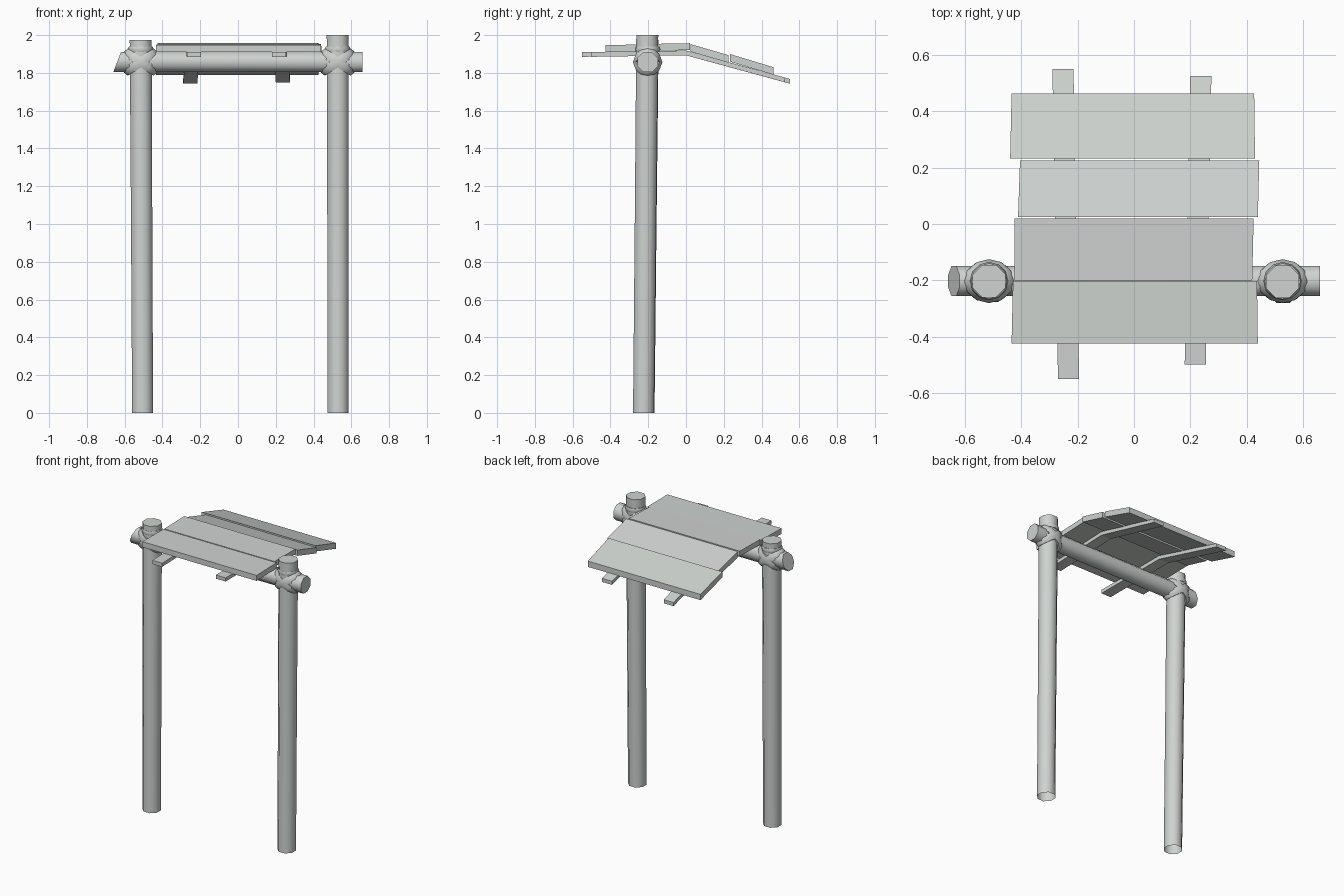
import bpy
import bmesh
import math
from mathutils import Vector

cube = bpy.data.objects.get("Cube")
if cube:
    bpy.data.objects.remove(cube, do_unlink=True)

# One plain grey for the whole model
grey = bpy.data.materials.new("pale grey")
grey.use_nodes = True
COLOUR = (0.62, 0.65, 0.63, 1)
grey.diffuse_color = COLOUR
grey.node_tree.nodes["Principled BSDF"].inputs["Base Color"].default_value = COLOUR


def finish(name, bm, smooth=False):
    bmesh.ops.recalc_face_normals(bm, faces=bm.faces)
    mesh = bpy.data.meshes.new(name)
    bm.to_mesh(mesh)
    bm.free()
    mesh.materials.append(grey)
    obj = bpy.data.objects.new(name, mesh)
    bpy.context.collection.objects.link(obj)
    if smooth:
        bpy.ops.object.select_all(action="DESELECT")
        obj.select_set(True)
        bpy.context.view_layer.objects.active = obj
        bpy.ops.object.shade_smooth_by_angle(angle=math.radians(50))
    return obj


def loft(bm, rings, loop=False):
    """Bridge successive closed rings of points with quads."""
    rows = [[bm.verts.new(p) for p in ring] for ring in rings]
    n = len(rows[0])
    for i in range(len(rows) if loop else len(rows) - 1):
        a, b = rows[i], rows[(i + 1) % len(rows)]
        for j in range(n):
            k = (j + 1) % n
            bm.faces.new((a[j], a[k], b[k], b[j]))
    return rows


def octagon(centre, radius, u, v):
    angles = [math.tau * (i + 0.5) / 8 for i in range(8)]
    return [Vector(centre) + radius * (math.cos(a) * Vector(u) + math.sin(a) * Vector(v))
            for a in angles]


def slab(name, sections):
    """Solid through a row of cross sections: (y, bottom z, thickness, x min, x max)."""
    bm = bmesh.new()
    rows = loft(bm, [[(x0, y, z), (x1, y, z), (x1, y, z + t), (x0, y, z + t)]
                     for y, z, t, x0, x1 in sections])
    bm.faces.new(rows[0])
    bm.faces.new(rows[-1])
    finish(name, bm)


# Upright posts, open underneath
def post(name, base, top):
    base, top = Vector(base), Vector(top)
    bm = bmesh.new()
    rings = [octagon(base.lerp(top, t), r, (1, 0, 0), (0, 1, 0))
             for t, r in ((0, 0.06), (0.5, 0.061), (1, 0.063))]
    rows = loft(bm, rings)
    bm.faces.new(rows[-1])
    finish(name, bm, True)


post("right_post", (-0.505, -0.222, 0), (-0.515, -0.203, 1.975))
post("left_post", (0.53, -0.225, 0), (0.528, -0.205, 2.0))

# Cross beam with a slanted cut at one end
BEAM_Z = 1.857
bm = bmesh.new()
ends = []
for x, slant in ((-0.64, 0.38), (0.66, 0)):
    ring = octagon((x, -0.203, BEAM_Z), 0.058, (0, 1, 0), (0, 0, 1))
    for p in ring:
        p.x += slant * (p.z - BEAM_Z)
    ends.append(ring)
for row in loft(bm, ends):
    bm.faces.new(row)
finish("cross_beam", bm, True)


# Rope lashings: flattened rings in tilted planes around each joint
def rope(name, centre, tilt, reach, depth, width, thick):
    along = Vector((math.cos(tilt), 0, math.sin(tilt)))
    across = Vector((-math.sin(tilt), 0, math.cos(tilt)))
    back = Vector((0, 1, 0))
    bm = bmesh.new()
    rings = []
    for i in range(12):
        a = math.tau * i / 12
        out = math.cos(a) * along + math.sin(a) * back
        mid = Vector(centre) + reach * math.cos(a) * along + depth * math.sin(a) * back
        rings.append([mid + thick * math.cos(b) * out + width * math.sin(b) * across
                      for b in (math.tau * j / 6 for j in range(6))])
    loft(bm, rings, loop=True)
    finish(name, bm, True)


for side, x in (("right", -0.515), ("left", 0.528)):
    for label, degrees in (("rising", 33), ("falling", -33)):
        rope(f"{side}_{label}_lashing", (x, -0.203, BEAM_Z),
             math.radians(degrees), 0.088, 0.062, 0.027, 0.016)
    rope(f"{side}_collar_lashing", (x, -0.203, 1.925), 0, 0.058, 0.058, 0.016, 0.01)

# Bent rails carrying the roof
slab("right_rail", [(-0.55, 1.885, 0.025, -0.27, -0.195),
                    (0.0, 1.893, 0.025, -0.28, -0.205),
                    (0.55, 1.743, 0.025, -0.29, -0.215)])
slab("left_rail", [(-0.5, 1.885, 0.025, 0.18, 0.255),
                   (0.0, 1.893, 0.025, 0.19, 0.265),
                   (0.525, 1.75, 0.025, 0.2, 0.275)])

# Roof planks, front pair level and back pair sloping down
slab("front_plank", [(-0.425, 1.91, 0.038, -0.435, 0.44),
                     (-0.203, 1.912, 0.038, -0.43, 0.437)])
slab("front_ridge_plank", [(-0.2, 1.917, 0.036, -0.425, 0.42),
                           (0.02, 1.921, 0.036, -0.425, 0.425)])
slab("back_ridge_plank", [(0.024, 1.912, 0.04, -0.412, 0.44),
                          (0.225, 1.854, 0.04, -0.405, 0.445)])
slab("back_plank", [(0.232, 1.86, 0.04, -0.44, 0.43),
                    (0.463, 1.79, 0.04, -0.435, 0.427)])
